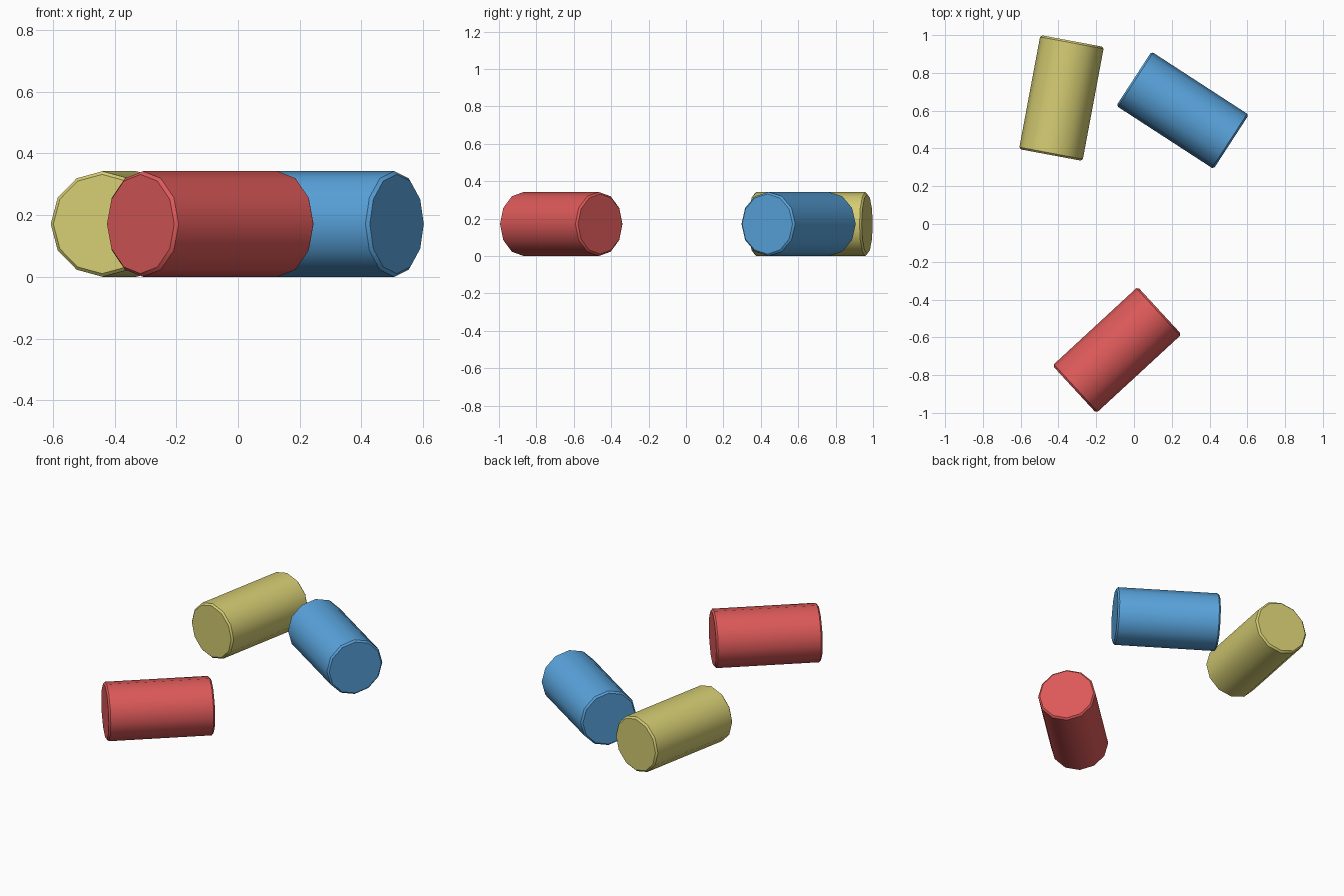
import bpy
import math

if "Cube" in bpy.data.objects:
    bpy.data.objects.remove(bpy.data.objects["Cube"])

RADIUS, LENGTH = 0.171, 0.614


def material(name, color):
    mat = bpy.data.materials.new(name)
    mat.diffuse_color = (*color, 1.0)
    mat.use_nodes = True
    mat.node_tree.nodes["Principled BSDF"].inputs["Base Color"].default_value = mat.diffuse_color
    return mat


def rod(name, x, y, angle, mat):
    """Twelve-sided cylinder lying on the ground, vertex edge down."""
    bpy.ops.mesh.primitive_cylinder_add(
        vertices=12, radius=RADIUS, depth=LENGTH, location=(x, y, RADIUS),
        rotation=(0, math.pi / 2, math.radians(angle)))
    obj = bpy.context.object
    obj.name = name
    obj.data.materials.append(mat)
    # slim chamfer around both end rims
    bevel = obj.modifiers.new("rim_chamfer", 'BEVEL')
    bevel.width = 0.01
    bevel.segments = 1
    bevel.limit_method = 'ANGLE'
    bevel.angle_limit = math.radians(60)
    bpy.ops.object.modifier_apply(modifier=bevel.name)
    bpy.ops.object.shade_smooth_by_angle(angle=math.radians(35))


# three loose cylinders
rod("red_cylinder", -0.09, -0.667, 42.7, material("red", (0.72, 0.10, 0.10)))
rod("blue_cylinder", 0.257, 0.602, -33.0, material("blue", (0.10, 0.37, 0.72)))
rod("yellow_cylinder", -0.384, 0.667, 79.4, material("yellow", (0.66, 0.60, 0.17)))
